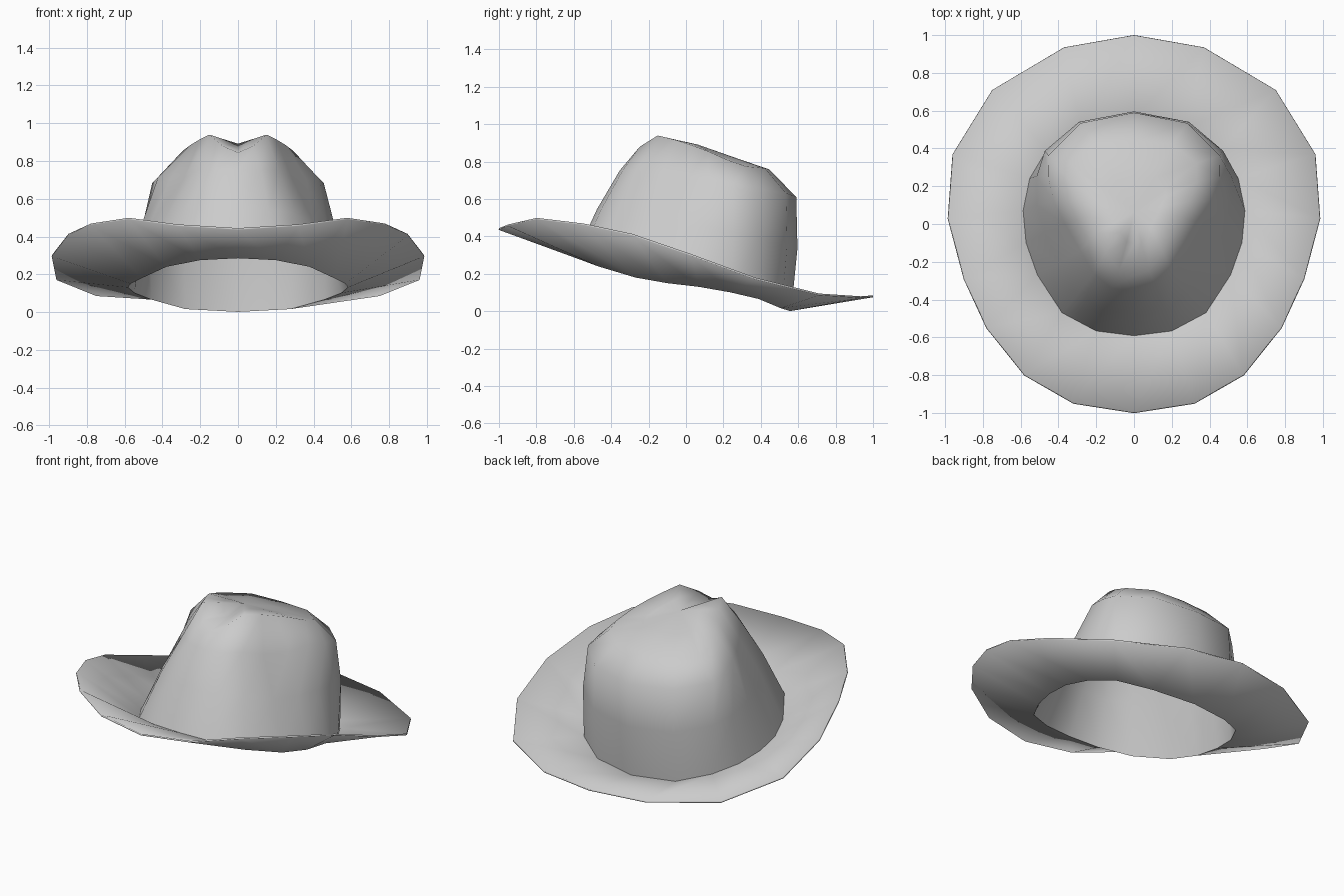
import bpy, bmesh, math
from mathutils import Vector

if "Cube" in bpy.data.objects:
    bpy.data.objects.remove(bpy.data.objects["Cube"])

# Half outlines of each ring, running from centre front (-y) to centre back (+y)
brim_edge = [(0, -1, .44), (.32, -.95, .46), (.58, -.8, .495), (.78, -.55, .465), (.90, -.29, .41),
             (.985, .03, .30), (.96, .37, .175), (.75, .71, .09), (.37, .935, .075), (0, 1, .08)]
opening = [(0, -.59, .29), (.2, -.565, .28), (.38, -.47, .245), (.51, -.27, .185), (.57, -.1, .155),
           (.585, .07, .135), (.55, .24, .105), (.46, .39, .07), (.28, .51, .02), (0, .56, .005)]
shoulder = [(0, -.35, .75), (.12, -.335, .75), (.21, -.26, .75), (.28, -.14, .71), (.36, 0, .695),
            (.42, .12, .71), (.45, .25, .68), (.45, .36, .655), (.28, .53, .63), (0, .585, .61)]
ridge = [(0, -.27, .84), (.08, -.245, .875), (.15, -.15, .935), (.20, -.05, .91), (.25, .04, .88),
         (.29, .12, .85), (.33, .22, .805), (.33, .32, .77), (.2, .42, .76), (0, .44, .755)]


def blend(a, b, t, bulge=0):
    """Ring between two rings, optionally pushed outwards."""
    out = []
    for p, q in zip(a, b):
        v = Vector(p).lerp(Vector(q), t)
        out.append((v.x * (1 + bulge), v.y * (1 + bulge), v.z))
    return out


def full_ring(half):
    """Complete a half outline by mirroring it across x = 0."""
    return half + [(-x, y, z) for x, y, z in reversed(half[1:-1])]


# Hat body: brim and crown as one sheet of stacked rings
side_wall = blend(opening, shoulder, .55, .03)
top = blend(ridge, [(0, .06, .885)] * 10, .5)
bm = bmesh.new()
rings = [[bm.verts.new(p) for p in full_ring(h)]
         for h in (brim_edge, opening, side_wall, shoulder, ridge, top)]
n = len(rings[0])
for a, b in zip(rings, rings[1:]):
    for i in range(n):
        j = (i + 1) % n
        bm.faces.new((a[i], a[j], b[j], b[i]))

# Crown top closing to its centre
pole = bm.verts.new((0, .06, .887))
for i in range(n):
    bm.faces.new((rings[-1][i], rings[-1][(i + 1) % n], pole))
bmesh.ops.recalc_face_normals(bm, faces=bm.faces)
if pole.normal.z < 0:
    bmesh.ops.reverse_faces(bm, faces=bm.faces)

mesh = bpy.data.meshes.new("hat")
bm.to_mesh(mesh)
bm.free()
hat = bpy.data.objects.new("hat", mesh)
bpy.context.collection.objects.link(hat)

# Thin felt thickness
solid = hat.modifiers.new("felt", 'SOLIDIFY')
solid.thickness = .01
solid.offset = 0

bpy.context.view_layer.objects.active = hat
hat.select_set(True)
bpy.ops.object.shade_smooth_by_angle(angle=math.radians(80))
